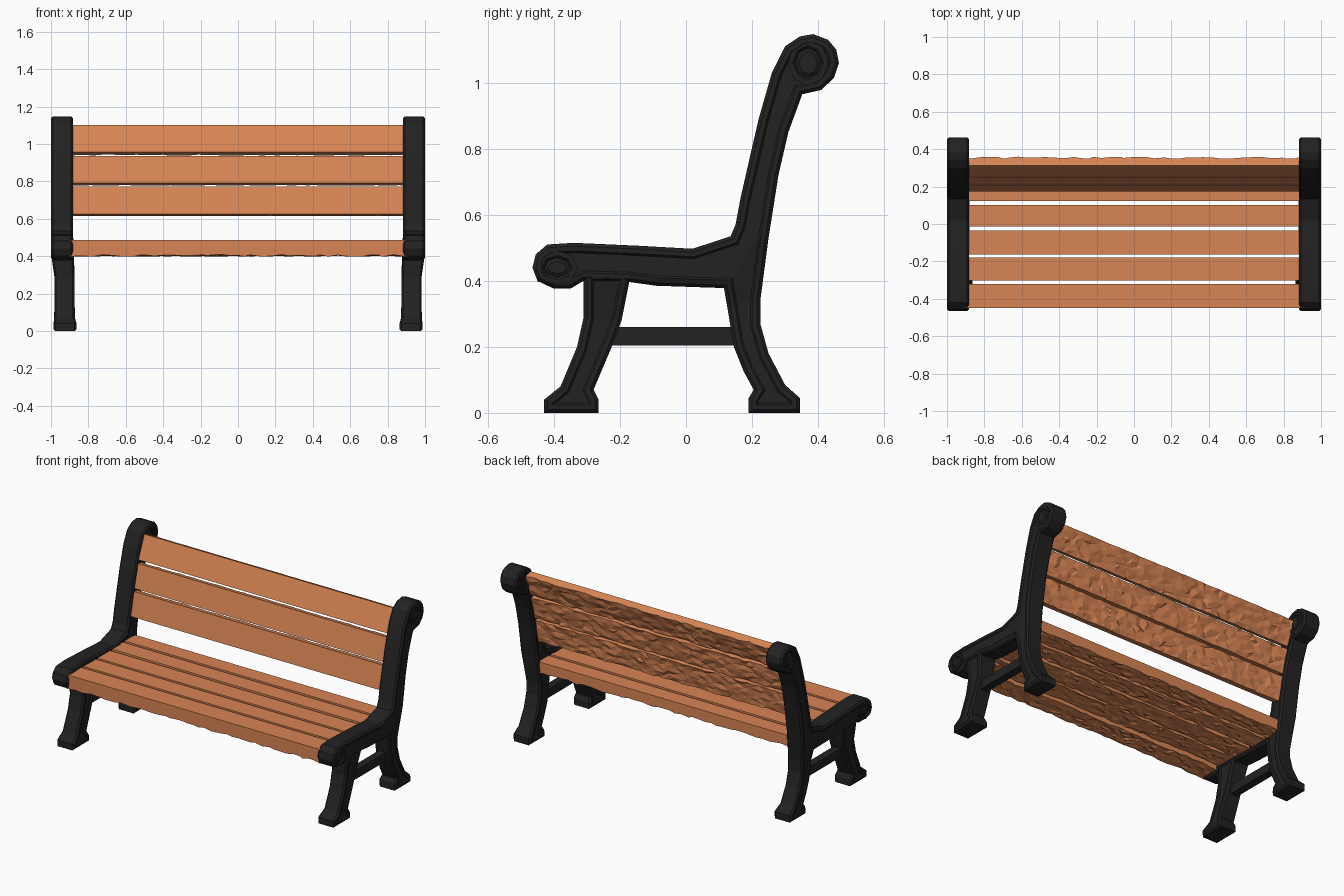
import bpy, bmesh, math, random
from mathutils import Matrix

if "Cube" in bpy.data.objects:
    bpy.data.objects.remove(bpy.data.objects["Cube"])

random.seed(4)


def material(name, rgb):
    m = bpy.data.materials.new(name)
    m.diffuse_color = (*rgb, 1)
    m.use_nodes = True
    m.node_tree.nodes["Principled BSDF"].inputs["Base Color"].default_value = m.diffuse_color
    return m


IRON = material("black iron", (0.016, 0.016, 0.016))
WOOD = material("orange wood", (0.69, 0.235, 0.09))


def finish(name, bm, mat, mirror=False):
    bmesh.ops.recalc_face_normals(bm, faces=bm.faces[:])
    me = bpy.data.meshes.new(name)
    bm.to_mesh(me)
    bm.free()
    me.materials.append(mat)
    ob = bpy.data.objects.new(name, me)
    bpy.context.collection.objects.link(ob)
    if mirror:
        ob.modifiers.new("mirror", 'MIRROR').use_axis[0] = True
    return ob


def lerp(a, b, t):
    t = max(0.0, min(1.0, t))
    return a + (b - a) * t


def place_x(x, z):
    """Width of the iron casting: wide foot, narrow leg, wide upper part."""
    if z < 0.2:
        t = (z - 0.04) / 0.04
        return lerp(0.925, 0.928, t) + x * lerp(1.03, 0.88, t)
    t = (z - 0.36) / 0.05
    return lerp(0.928, 0.941, t) + x * lerp(0.88, 0.98, t)


def inset(bm, face, thickness, depth):
    bmesh.ops.inset_region(bm, faces=[face], thickness=thickness, depth=depth,
                           use_even_offset=True, use_boundary=True)


def casting(name, outline):
    """Extruded side profile with chamfered rim and sunken panel, mirrored."""
    bm = bmesh.new()
    core = 0.05
    a = bm.faces.new([bm.verts.new((-core, y, z)) for y, z in outline])
    r = bmesh.ops.extrude_face_region(bm, geom=[a], use_keep_orig=True)
    b = [g for g in r["geom"] if isinstance(g, bmesh.types.BMFace)][0]
    for v in b.verts:
        v.co.x = core
    bmesh.ops.recalc_face_normals(bm, faces=bm.faces[:])
    for f in (a, b):
        inset(bm, f, 0.010, 0.010)
        inset(bm, f, 0.014, 0.0)
        inset(bm, f, 0.006, -0.007)
    for v in bm.verts:
        v.co.x = place_x(v.co.x, v.co.z)
    bmesh.ops.triangulate(bm, faces=[f for f in bm.faces if len(f.verts) > 4])
    return finish(name, bm, IRON, True)


# armrest, back post and rear leg in one casting
casting("side_frame", [
    (0.19, 0), (0.345, 0), (0.345, 0.045), (0.30, 0.085), (0.25, 0.18),
    (0.225, 0.27), (0.225, 0.34), (0.25, 0.53), (0.28, 0.72), (0.31, 0.85),
    (0.352, 0.965), (0.41, 0.978), (0.448, 1.015), (0.463, 1.06),
    (0.455, 1.10), (0.43, 1.13), (0.385, 1.147), (0.345, 1.14), (0.30, 1.11),
    (0.26, 1.03), (0.22, 0.89), (0.19, 0.76), (0.165, 0.65), (0.15, 0.57),
    (0.135, 0.535), (0.02, 0.497), (-0.14, 0.506), (-0.34, 0.515),
    (-0.42, 0.51), (-0.455, 0.48), (-0.465, 0.44), (-0.45, 0.40),
    (-0.40, 0.376), (-0.35, 0.376), (-0.31, 0.40), (-0.17, 0.396),
    (-0.09, 0.385), (0.115, 0.378), (0.125, 0.32), (0.145, 0.20),
    (0.175, 0.125), (0.205, 0.07), (0.19, 0.045)])

# front leg
casting("front_leg", [
    (-0.43, 0), (-0.265, 0), (-0.265, 0.04), (-0.28, 0.07), (-0.225, 0.20),
    (-0.195, 0.28), (-0.165, 0.43), (-0.31, 0.43), (-0.31, 0.29),
    (-0.33, 0.20), (-0.38, 0.08), (-0.43, 0.04)])

# scroll rosettes at the arm and post ends
for name, y, z, ry, rz in (("arm_scroll", -0.39, 0.44, 0.062, 0.052),
                           ("post_scroll", 0.37, 1.06, 0.062, 0.068)):
    bm = bmesh.new()
    bmesh.ops.create_cone(bm, cap_ends=True, segments=8, radius1=1, radius2=1,
                          depth=0.114)
    bmesh.ops.transform(bm, verts=bm.verts[:], matrix=Matrix.Translation((0.942, y, z))
                        @ Matrix.Diagonal((1, ry, rz, 1)) @ Matrix.Rotation(math.pi / 2, 4, 'Y'))
    for f in [f for f in bm.faces if len(f.verts) == 8]:
        inset(bm, f, 0.014, 0.0)
        inset(bm, f, 0.007, -0.007)
        inset(bm, f, 0.010, 0.007)
    finish(name, bm, IRON, True)

# stretcher bar between the legs
bm = bmesh.new()
bmesh.ops.create_cube(bm, size=1, matrix=Matrix.Translation((0.928, -0.03, 0.232))
                      @ Matrix.Diagonal((0.05, 0.40, 0.055, 1)))
finish("leg_stretcher", bm, IRON, True)


def slat(name, p0, p1, thick):
    """Plank whose smooth face runs p0 -> p1 in (y, z); hidden face is hewn."""
    dy, dz = p1[0] - p0[0], p1[1] - p0[1]
    width, ang = math.hypot(dy, dz), math.atan2(dz, dy)
    bm = bmesh.new()
    bmesh.ops.create_grid(bm, x_segments=44, y_segments=6, size=1)
    for v in bm.verts:
        v.co.x *= 0.90
        v.co.y *= width / 2
    rough = bm.faces[:]
    r = bmesh.ops.extrude_face_region(bm, geom=rough, use_keep_orig=True)
    top = [g for g in r["geom"] if isinstance(g, bmesh.types.BMVert)]
    for v in top:
        v.co.z = thick
    # hewn wood grain on the rear or underside
    for v in {v for f in rough for v in f.verts}:
        if abs(v.co.x) < 0.89:
            v.co.z += random.uniform(0, 0.012)
            v.co.x += random.uniform(-0.016, 0.016)
            if abs(v.co.y) < width / 2 - 0.001:
                v.co.y += random.uniform(-0.007, 0.007)
    bmesh.ops.triangulate(bm, faces=rough)
    bmesh.ops.dissolve_limit(bm, angle_limit=0.001, verts=top,
                             edges=[e for e in bm.edges if all(v.co.z == thick for v in e.verts)])
    # pose the plank
    mid = ((p0[0] + p1[0]) / 2 + thick * math.sin(ang),
           (p0[1] + p1[1]) / 2 - thick * math.cos(ang))
    bmesh.ops.transform(bm, verts=bm.verts[:], matrix=Matrix.Translation((0, *mid))
                        @ Matrix.Rotation(ang, 4, 'X'))
    finish(name, bm, WOOD)


# seat slats, front to back
for i, (y0, y1) in enumerate([(-0.45, -0.32), (-0.302, -0.18), (-0.162, -0.035),
                              (-0.013, 0.102), (0.122, 0.225)]):
    slat(f"seat_slat_{i + 1}", (y0, 0.487), (y1, 0.487), 0.09 if i == 0 else 0.075)

# back slats, bottom to top
for i, (p0, p1) in enumerate([((0.175, 0.625), (0.208, 0.772)),
                              ((0.212, 0.79), (0.25, 0.935)),
                              ((0.253, 0.958), (0.312, 1.10))]):
    slat(f"back_slat_{i + 1}", p0, p1, 0.052)
